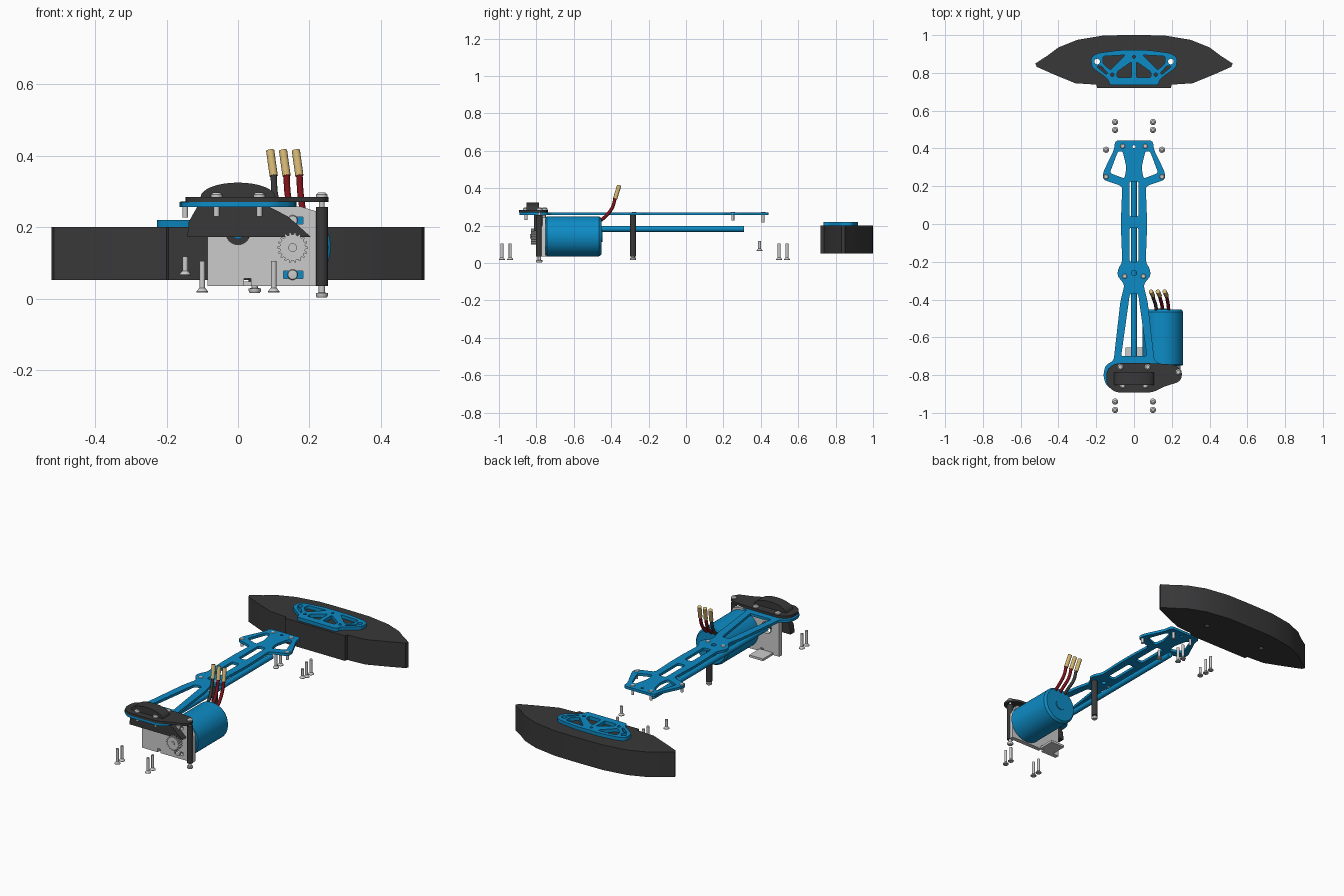
import bpy, bmesh, math
from mathutils import Vector

if "Cube" in bpy.data.objects:
    bpy.data.objects.remove(bpy.data.objects["Cube"])

def material(name, rgb):
    m = bpy.data.materials.new(name)
    m.diffuse_color = (*rgb, 1)
    m.use_nodes = True
    m.node_tree.nodes["Principled BSDF"].inputs["Base Color"].default_value = m.diffuse_color
    return m

BLUE = material("blue_metal", (0.004, 0.26, 0.56))
DARK = material("black_plastic", (0.04, 0.04, 0.042))
RED = material("red_wire", (0.2, 0.006, 0.01))
GOLD = material("gold_plug", (0.65, 0.46, 0.17))

def activate(ob):
    bpy.ops.object.select_all(action='DESELECT')
    ob.select_set(True)
    bpy.context.view_layer.objects.active = ob

def sym(half):
    """Mirror a half outline (x >= 0, ordered) across x = 0."""
    return half + [(-x, y) for x, y in reversed(half)]

def both(shape):
    return [shape, [(-x, y) for x, y in shape]]

def circle(x, y, r, n=16):
    return [(x + r * math.cos(2 * math.pi * i / n), y + r * math.sin(2 * math.pi * i / n)) for i in range(n)]

def rounded(pts, r, n=4):
    """Replace every corner by a small arc."""
    out = []
    for i, p in enumerate(pts):
        p, a, b = Vector(p), Vector(pts[i - 1]), Vector(pts[(i + 1) % len(pts)])
        s = p + (a - p).normalized() * min(r, (a - p).length * .45)
        e = p + (b - p).normalized() * min(r, (b - p).length * .45)
        for k in range(n + 1):
            t = k / n
            out.append(tuple(s * (1 - t) ** 2 + p * 2 * t * (1 - t) + e * t * t))
    return out

def plate(name, outline, lo, hi, mat=None, holes=(), upright=False):
    """Flat part with holes; lies in xy (lo..hi in z) or stands in xz (lo..hi in y)."""
    cu = bpy.data.curves.new(name, 'CURVE')
    cu.dimensions, cu.fill_mode, cu.extrude = '2D', 'BOTH', (hi - lo) / 2
    for pts in [outline, *holes]:
        sp = cu.splines.new('POLY')
        sp.points.add(len(pts) - 1)
        for q, (x, y) in zip(sp.points, pts):
            q.co = (x, y, 0, 1)
        sp.use_cyclic_u = True
    ob = bpy.data.objects.new(name, cu)
    bpy.context.collection.objects.link(ob)
    mid = (lo + hi) / 2
    ob.location = (0, mid, 0) if upright else (0, 0, mid)
    if upright:
        ob.rotation_euler.x = math.pi / 2
    activate(ob)
    bpy.ops.object.convert(target='MESH')
    ob = bpy.context.object
    bm = bmesh.new()
    bm.from_mesh(ob.data)
    bmesh.ops.remove_doubles(bm, verts=bm.verts, dist=1e-5)
    bmesh.ops.recalc_face_normals(bm, faces=bm.faces)
    bm.to_mesh(ob.data)
    bm.free()
    if mat:
        ob.data.materials.append(mat)
    activate(ob)
    bpy.ops.object.shade_smooth_by_angle(angle=math.radians(25))
    return ob

def lathe(name, profile, loc, mat=None, seg=16, along_y=False):
    """Turn an (r, z) profile around its axis."""
    bm = bmesh.new()
    vs = [bm.verts.new((r, 0, z)) for r, z in profile]
    es = [bm.edges.new(p) for p in zip(vs, vs[1:])]
    bmesh.ops.spin(bm, geom=vs + es, cent=(0, 0, 0), axis=(0, 0, 1), angle=2 * math.pi, steps=seg)
    bmesh.ops.remove_doubles(bm, verts=bm.verts, dist=1e-5)
    bmesh.ops.recalc_face_normals(bm, faces=bm.faces)
    me = bpy.data.meshes.new(name)
    bm.to_mesh(me)
    bm.free()
    ob = bpy.data.objects.new(name, me)
    bpy.context.collection.objects.link(ob)
    ob.location = loc
    if along_y:
        ob.rotation_euler.x = -math.pi / 2
    if mat:
        me.materials.append(mat)
    activate(ob)
    bpy.ops.object.shade_smooth_by_angle(angle=math.radians(35))
    return ob

def rod(name, r, length, loc, mat=None, seg=24, along_y=False):
    return lathe(name, [(0, 0), (r, 0), (r, length), (0, length)], loc, mat, seg, along_y)

def tube(name, pts, r, mat):
    cu = bpy.data.curves.new(name, 'CURVE')
    cu.dimensions, cu.bevel_depth, cu.use_fill_caps, cu.resolution_u = '3D', r, True, 6
    sp = cu.splines.new('BEZIER')
    sp.bezier_points.add(len(pts) - 1)
    for b, p in zip(sp.bezier_points, pts):
        b.co = p
        b.handle_left_type = b.handle_right_type = 'AUTO'
    cu.materials.append(mat)
    ob = bpy.data.objects.new(name, cu)
    bpy.context.collection.objects.link(ob)

# Foam bumper with two through holes
bumper_half = [(.195, .72), (.2, .738), (.31, .745), (.42, .79), (.515, .832), (.522, .85),
               (.46, .89), (.40, .935), (.30, .975), (.16, .998), (.05, 1.0)]
bolt_holes = both(circle(.195, .86, .015))
plate("foam_bumper", sym(bumper_half), .052, .2, DARK, bolt_holes)

# Bumper brace with truss windows
brace_half = [(.13, .735), (.135, .765), (.225, .83), (.228, .885), (.19, .905), (.08, .92)]
brace_holes = [circle(0, .885, .008)] + both(circle(.115, .79, .009)) + bolt_holes
for w in ([(.045, .895), (.165, .888), (.165, .85), (.125, .815)],
          [(.012, .86), (.012, .775), (.09, .775), (.09, .805)],
          [(.175, .838), (.2, .835), (.145, .79), (.14, .80)]):
    brace_holes += both(rounded(w, .012))
plate("bumper_brace", rounded(sym(brace_half), .02), .2, .22, BLUE, brace_holes)

# Long top deck
deck_half = [(.1, -.89), (.15, -.85), (.163, -.80), (.15, -.745), (.108, -.725), (.072, -.41), (.05, -.32), (.088, -.275),
             (.085, -.24), (.062, -.20), (.068, -.05), (.068, .05), (.062, .2), (.165, .235), (.163, .275), (.105, .395), (.1, .442)]
deck_holes = [rounded([(-.024, a), (.024, a), (.024, b), (-.024, b)], .012)
              for a, b in ((.04, .225), (-.20, -.02))]
deck_holes += [rounded(sym([(.068, -.70), (.022, -.37)]), .012), circle(0, -.26, .014), circle(0, .41, .008)]
deck_holes += both(rounded([(.06, .385), (.085, .385), (.128, .27), (.05, .24), (.04, .30)], .015))
plate("top_deck", rounded(sym(deck_half), .02), .256, .271, BLUE, deck_holes)

# Centre drive shaft
rod("drive_shaft", .016, 1.06, (0, -.75, .183), BLUE, along_y=True)

# Motor can, shaft and pinion
MX, MZ = .153, .143
lathe("motor_can", [(0, 0), (.1, 0), (.107, .006), (.107, .285), (.097, .298), (.03, .298), (.03, .303), (0, .303)],
      (MX, -.75, MZ), BLUE, 48, True)
rod("motor_shaft", .012, .09, (MX, -.833, MZ), along_y=True)
gear = []
for i in range(18):
    for off, r in ((-.3, .036), (-.14, .043), (.14, .043), (.3, .036)):
        a = 2 * math.pi * (i + off) / 18
        gear.append((MX + r * math.cos(a), MZ + r * math.sin(a)))
plate("pinion_gear", gear, -.828, -.797, None, upright=True)

# Motor mount: upright plate with slots, plus foot
mount = [(-.085, .035), (.017, .035), (.017, .057), (.037, .057), (.037, .035), (.247, .035),
         (.247, .19), (.218, .245), (.175, .258), (-.085, .252)]
slots = [[(.128, z - .01), (.182, z - .01), (.182, z + .01), (.128, z + .01)] for z in (.067, .219)]
plate("motor_mount", mount, -.775, -.75, None, [circle(0, .185, .034, 24)] + slots, upright=True)
plate("mount_foot", sym([(.045, -.752), (.045, -.655)]), .035, .048)
for z in (.067, .219):
    lathe("motor_screw", [(0, 0), (.013, .002), (.015, .012), (.008, .012), (.008, .04), (0, .04)],
          (MX, -.787, z), along_y=True)

# Black holder: hanging block, cover plate and arched rib
plate("holder_block", [(-.142, .172), (-.138, .215), (-.115, .256), (.09, .256), (.14, .23), (.205, .172)],
      -.812, -.775, DARK, upright=True)
cover = [(-.145, -.77), (-.1, -.737), (.1, -.737), (.22, -.745), (.258, -.785), (.245, -.835),
         (.16, -.86), (.1, -.892), (-.1, -.892), (-.148, -.85)]
plate("holder_cover", rounded(cover, .03), .271, .285, DARK)
arch = [(.105 * math.cos(math.pi * i / 16), .284 + .041 * math.sin(math.pi * i / 16)) for i in range(17)]
plate("holder_arch", arch, -.853, -.785, DARK, upright=True)

# Posts with screws
for name, x, y in (("mount_post", .235, -.784), ("deck_post", .047, -.283)):
    low = .003 if name == "mount_post" else .016
    rod(name, .017, .22, (x, y, .036), DARK)
    lathe(name + "_screw", [(0, 0), (.014, 0), (.017, .005), (.017, .012), (.009, .014), (.009, .04), (0, .04)], (x, y, low))

# Screws through deck and cover
def top_screw(x, y, top, length):
    lathe("deck_screw", [(0, 0), (.008, 0), (.008, length), (.016, length), (.016, length + .006),
                         (.010, length + .012), (0, length + .012)], (x, y, top - length))

top_screw(.235, -.784, .285, .03)
for s in (-1, 1):
    top_screw(s * .072, -.757, .285, .04)
    top_screw(s * .06, -.855, .285, .055)
    top_screw(s * .06, .412, .262, .045)
    top_screw(s * .148, .25, .262, .035)
    top_screw(s * .05, -.277, .262, .01)

# Loose screws, heads down
def loose_screw(x, y, z, length):
    lathe("loose_screw", [(0, .003), (.006, .003), (.007, 0), (.016, 0), (.0165, .003), (.008, .013),
                          (.008, length), (0, length)], (x, y, z))

for s in (-1, 1):
    for y in (-.984, -.94, .498, .54):
        loose_screw(s * .1, y, .017, .088)
    loose_screw(s * .148, .393, .065, .053)

# Motor wires with plugs
for i, mat in enumerate((DARK, RED, RED)):
    x0, x1, x2 = .118 + .033 * i, .1 + .036 * i, .09 + .036 * i
    tube("motor_wire", [(x0, -.46, .225), (x0 - .003, -.43, .25), (x1 + .003, -.395, .295), (x1, -.378, .35)], .009, mat)
    plug = rod("wire_plug", .0115, .075, (x1, -.379, .344), GOLD, 16)
    plug.rotation_euler = Vector((x2 - x1, .022, .072)).to_track_quat('Z', 'Y').to_euler()
